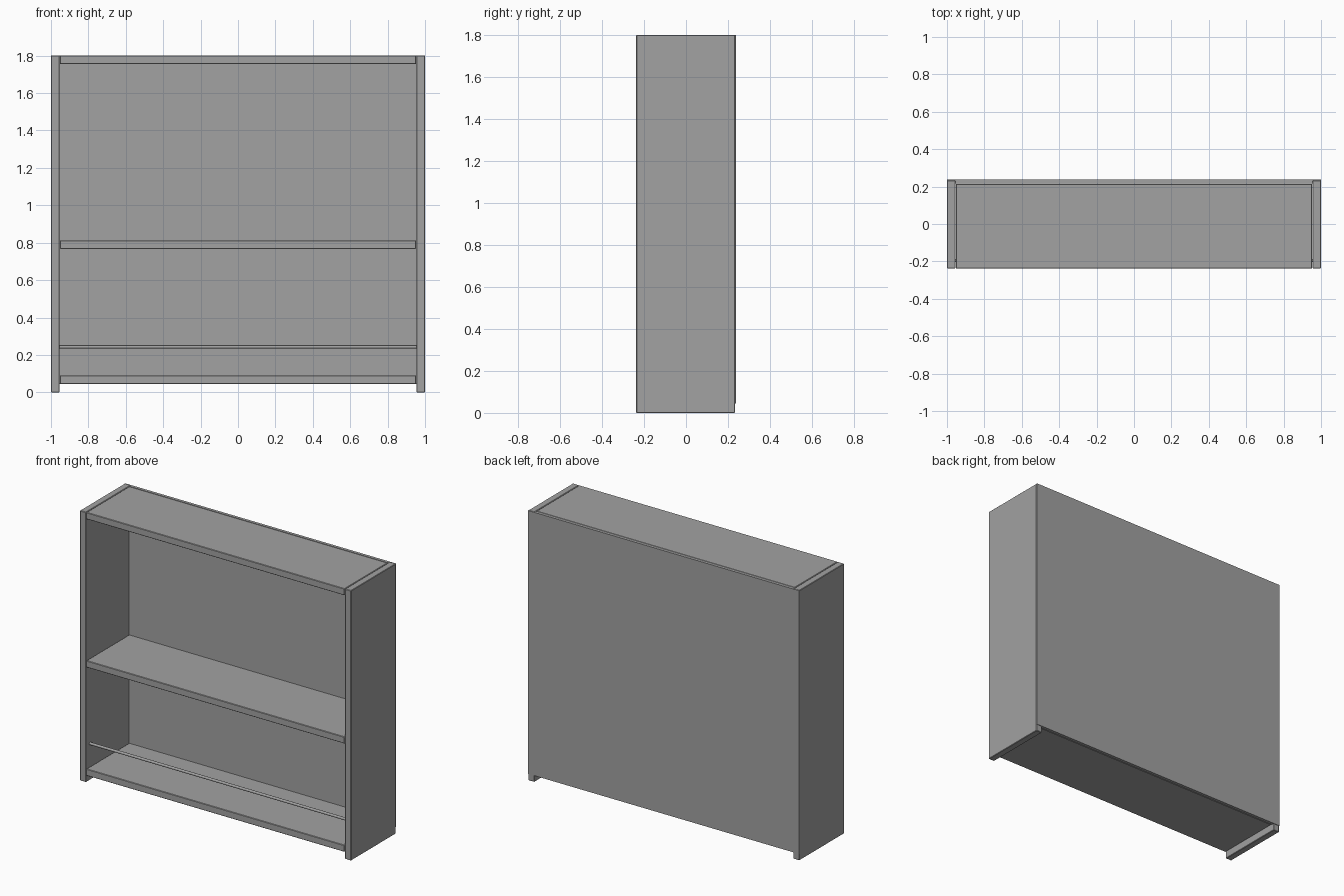
import bpy, math

if "Cube" in bpy.data.objects:
    bpy.data.objects.remove(bpy.data.objects["Cube"])

grey = bpy.data.materials.new("grey board")
grey.diffuse_color = (0.36, 0.36, 0.36, 1)
grey.use_nodes = True
grey.node_tree.nodes["Principled BSDF"].inputs["Base Color"].default_value = grey.diffuse_color


def board(name, x, y, z, bevel=0.003):
    """Box between the given (min, max) ranges with slightly eased edges."""
    bpy.ops.mesh.primitive_cube_add(
        size=1, location=[sum(r) / 2 for r in (x, y, z)])
    ob = bpy.context.object
    ob.name = name
    ob.scale = [r[1] - r[0] for r in (x, y, z)]
    bpy.ops.object.transform_apply(location=False, rotation=False, scale=True)
    ob.data.materials.append(grey)
    if bevel:
        m = ob.modifiers.new("eased edges", "BEVEL")
        m.width, m.segments = bevel, 1
    return ob


T = 0.045            # board thickness
INNER = 0.955        # inside half width
FRONT, BACK = -0.2375, 0.2375

# Side panels, reaching the floor as feet
for name, s in (("left_side", -1), ("right_side", 1)):
    board(name, sorted((s * INNER, s)), (FRONT, BACK - 0.004), (0, 1.8))

# Back panel: body between the sides plus full-width outer layer
board("back_panel", (-INNER, INNER), (0.2175, BACK - 0.004), (T, 1.8), 0)
board("back_cover", (-1, 1), (BACK - 0.004, BACK), (T, 1.8), 0)

# Horizontal boards
for name, z in (("bottom_board", T), ("middle_shelf", 0.767),
                ("top_board", 1.8 - T)):
    board(name, (-0.9525, 0.9525), (FRONT, 0.215), (z, z + T))

# Thin retaining rail above the bottom board
bpy.ops.mesh.primitive_cylinder_add(
    vertices=16, radius=0.009, depth=2 * INNER,
    location=(0, -0.195, 0.243), rotation=(0, math.pi / 2, 0))
rail = bpy.context.object
rail.name = "front_rail"
rail.data.materials.append(grey)
bpy.ops.object.shade_smooth_by_angle()
